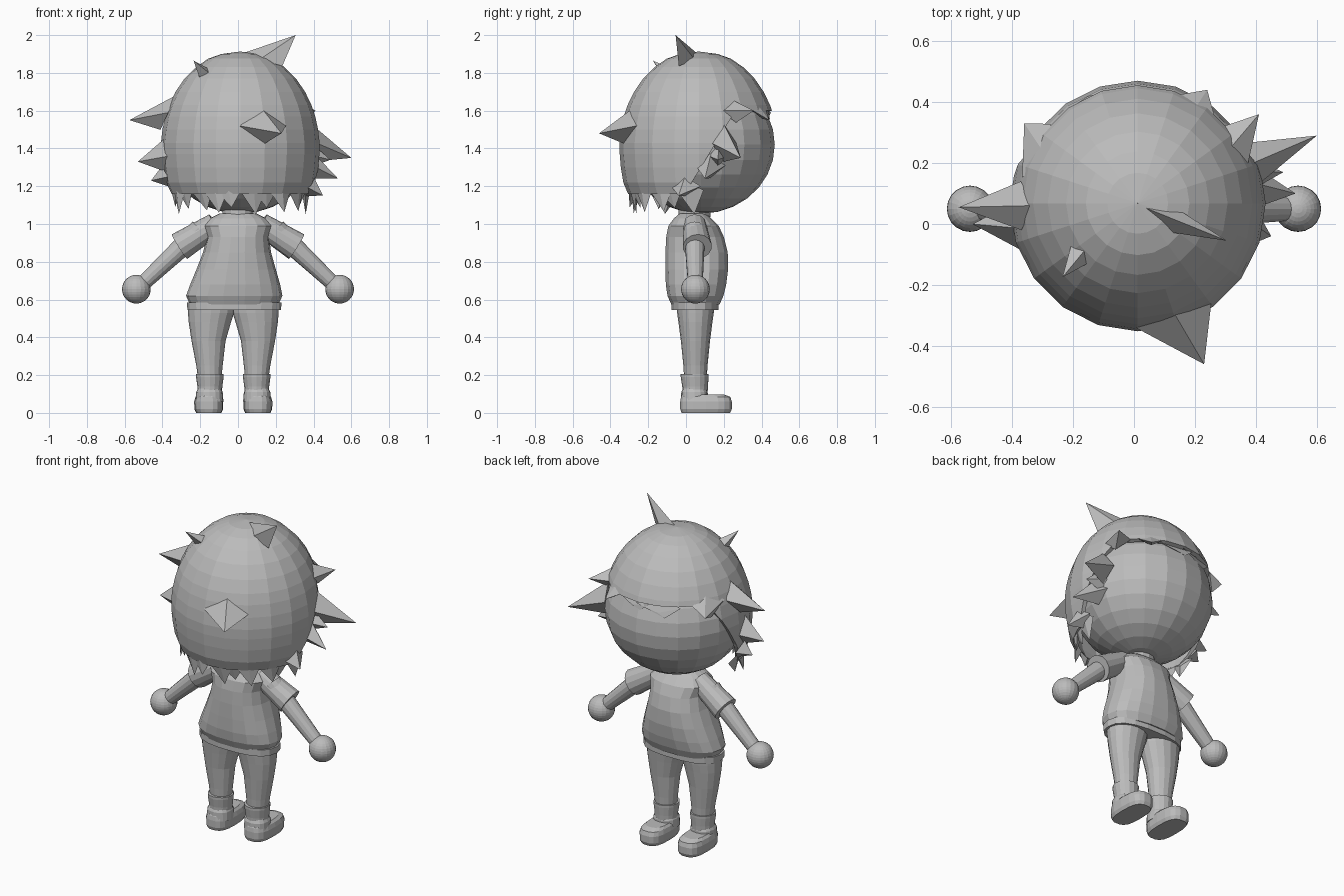
import bpy, bmesh
from math import sin, cos, pi, copysign
from mathutils import Vector, Matrix

cube = bpy.data.objects.get("Cube")
if cube:
    bpy.data.objects.remove(cube)

grey = bpy.data.materials.new("plain grey")
grey.use_nodes = True
grey.diffuse_color = (0.5, 0.5, 0.5, 1)
grey.node_tree.nodes["Principled BSDF"].inputs["Base Color"].default_value = (0.5, 0.5, 0.5, 1)


def finish(name, bm, recalc=True):
    if recalc:
        bmesh.ops.recalc_face_normals(bm, faces=bm.faces)
    mesh = bpy.data.meshes.new(name)
    bm.to_mesh(mesh)
    bm.free()
    mesh.materials.append(grey)
    obj = bpy.data.objects.new(name, mesh)
    bpy.context.collection.objects.link(obj)
    return obj


def loft(rings, sides=16, power=1.0, caps=True):
    """Stack of rounded rings: (z, centre x, centre y, half width, half depth)."""
    bm = bmesh.new()
    loops = []
    for z, cx, cy, rx, ry in rings:
        loop = []
        for i in range(sides):
            a = 2 * pi * i / sides
            c, s = cos(a), sin(a)
            loop.append(bm.verts.new((cx + rx * copysign(abs(c) ** power, c),
                                      cy + ry * copysign(abs(s) ** power, s), z)))
        loops.append(loop)
    for low, high in zip(loops, loops[1:]):
        for i in range(sides):
            j = (i + 1) % sides
            bm.faces.new((low[i], low[j], high[j], high[i]))
    if caps:
        bm.faces.new(loops[0][::-1])
        bm.faces.new(loops[-1])
    return bm


def tube(name, start, end, r1, r2, sides=14):
    start, end = Vector(start), Vector(end)
    d = end - start
    place = Matrix.Translation((start + end) / 2) @ d.to_track_quat('Z', 'Y').to_matrix().to_4x4()
    bm = bmesh.new()
    bmesh.ops.create_cone(bm, cap_ends=True, segments=sides, radius1=r1, radius2=r2,
                          depth=d.length, matrix=place)
    return finish(name, bm)


def ball(name, centre, radii, u=20, v=14):
    bm = bmesh.new()
    bmesh.ops.create_uvsphere(bm, u_segments=u, v_segments=v, radius=1,
                              matrix=Matrix.Translation(centre) @ Matrix.Diagonal((*radii, 1)))
    return finish(name, bm)


def spike(name, base, tip, wide, tall):
    """Four-sided lock of hair; wide runs sideways, tall runs along the head surface."""
    base, tip = Vector(base), Vector(tip)
    out = (base - Vector((0.01, 0.065, 1.42))).normalized()
    side = out.cross(Vector((0, 0, 1))).normalized()
    up = side.cross(out)
    bm = bmesh.new()
    ring = [bm.verts.new(base + o) for o in (side * wide, up * tall, -side * wide, -up * tall)]
    top = bm.verts.new(tip)
    bm.faces.new(ring)
    for i in range(4):
        bm.faces.new((ring[i], ring[(i + 1) % 4], top))
    return finish(name, bm)


# Head and hair shell, cut open over the face by a forehead line and a slanted side line
ball("head", (0.012, 0.08, 1.42), (0.4, 0.39, 0.365))
profile = [(1.16, .375), (1.22, .4), (1.3, .413), (1.37, .419), (1.43, .42), (1.5, .412),
           (1.57, .397), (1.63, .377), (1.7, .343), (1.77, .295), (1.83, .235),
           (1.875, .17), (1.9, .1), (1.913, .001)]
hair = loft([(z, 0.012, 0.068, r, r) for z, r in profile], 20, caps=False)
forehead = (Vector((0, 0, 1.6)), Vector((0, 0, -1)))
temple = (Vector((0, 0.25, 1.58)), Vector((0, 0.41, -0.25)))
for point, normal in (forehead, temple):
    bmesh.ops.bisect_plane(hair, geom=hair.verts[:] + hair.edges[:] + hair.faces[:],
                           plane_co=point, plane_no=normal)
open_faces = [f for f in hair.faces
              if all((f.calc_center_median() - p).dot(n) > 0 for p, n in (forehead, temple))]
bmesh.ops.delete(hair, geom=open_faces, context='FACES')
hair_obj = finish("hair", hair, recalc=False)
shell = hair_obj.modifiers.new("thickness", 'SOLIDIFY')
shell.thickness = 0.025
shell.offset = -1

# Large locks: base, tip, sideways half size, upright half size
locks = [
    ((.13, .01, 1.87), (.305, -.055, 2.0), .04, .12),
    ((-.18, -.1, 1.8), (-.235, -.175, 1.865), .04, .04),
    ((-.37, .06, 1.59), (-.575, .055, 1.55), .08, .1),
    ((-.38, -.01, 1.36), (-.53, 0, 1.33), .08, .09),
    ((-.38, .01, 1.25), (-.46, .01, 1.23), .07, .06),
    ((.13, -.3, 1.52), (.23, -.46, 1.48), .13, .1),
    ((.39, .2, 1.43), (.6, .29, 1.35), .07, .1),
    ((.38, .13, 1.31), (.53, .1, 1.24), .08, .07),
    ((.39, .17, 1.36), (.49, .17, 1.34), .05, .06),
    ((.37, 0, 1.2), (.45, -.04, 1.15), .08, .06),
    ((.33, .25, 1.6), (.41, .36, 1.6), .08, .07),
    ((.2, .38, 1.61), (.24, .44, 1.55), .08, .06),
    ((-.32, .24, 1.6), (-.36, .33, 1.55), .1, .08),
    ((-.1, .41, 1.59), (-.15, .42, 1.53), .13, .04),
    ((.06, .42, 1.6), (.0, .445, 1.55), .12, .04),
]
for i, lock in enumerate(locks):
    spike(f"hair_lock_{i + 1}", *lock)

# Ragged lower edge of the hair, all round except the face
count = 12
for i in range(count):
    a = pi + pi * (i + 0.5) / count + 0.06 * sin(i * 2.3)
    r = 0.35 + 0.02 * sin(i * 1.7)
    drop = 1.07 + 0.02 * cos(i * 2.6)
    spike(f"hair_fringe_{i + 1}", (.012 + .355 * cos(a), .065 + .355 * sin(a), 1.18),
          (.012 + r * cos(a + .06), .065 + r * sin(a + .06), drop), .072, .04)

# Shirt body, neck and waistband
finish("shirt", loft([
    (.575, -.02, .05, .235, .13), (.62, -.02, .05, .255, .15), (.68, -.015, .053, .238, .162),
    (.76, -.01, .057, .21, .168), (.85, -.005, .056, .18, .167), (.93, 0, .048, .165, .155),
    (.99, 0, .04, .185, .135), (1.03, 0, .035, .15, .1), (1.055, 0, .035, .1, .07)], 18, .85))
tube("neck", (0, .04, 1.0), (0, .05, 1.12), .085, .085)
finish("waistband", loft([(.545, -.02, .048, .248, .125), (.585, -.02, .048, .25, .125)], 18, .8))

# Arms, sleeves and hands
for side, s in (("left", 1), ("right", -1)):
    tube(side + "_sleeve", (s * .12, .045, 1.0), (s * .31, .06, .88), .06, .077)
    tube(side + "_arm", (s * .2, .045, .97), (s * .535, .05, .655), .058, .038)
    ball(side + "_hand", (s * .538, .05, .655), (.076, .076, .076), 20, 16)

# Legs, socks and shoes, mirrored about the hips
for side, s in (("left", 1), ("right", -1)):
    def x(d):
        return -.025 + s * d
    finish(side + "_leg", loft([
        (.15, x(.124), .05, .058, .058), (.25, x(.126), .05, .07, .064),
        (.38, x(.131), .05, .09, .077), (.48, x(.124), .05, .112, .09),
        (.53, x(.118), .05, .122, .097), (.57, x(.118), .05, .124, .1)], 16))
    finish(side + "_sock", loft([
        (.09, x(.124), .048, .064, .066), (.14, x(.124), .048, .066, .068),
        (.19, x(.124), .046, .073, .074), (.205, x(.124), .046, .073, .074)], 16))
    finish(side + "_shoe", loft([
        (0, x(.13), .105, .067, .13), (.02, x(.13), .106, .076, .138),
        (.06, x(.13), .106, .077, .138), (.085, x(.13), .104, .07, .132),
        (.098, x(.129), .09, .058, .11)], 18, .7))
    finish(side + "_shoe_collar", loft([
        (.06, x(.126), .045, .074, .072), (.11, x(.126), .045, .07, .07),
        (.13, x(.126), .045, .06, .06)], 16, .85))
